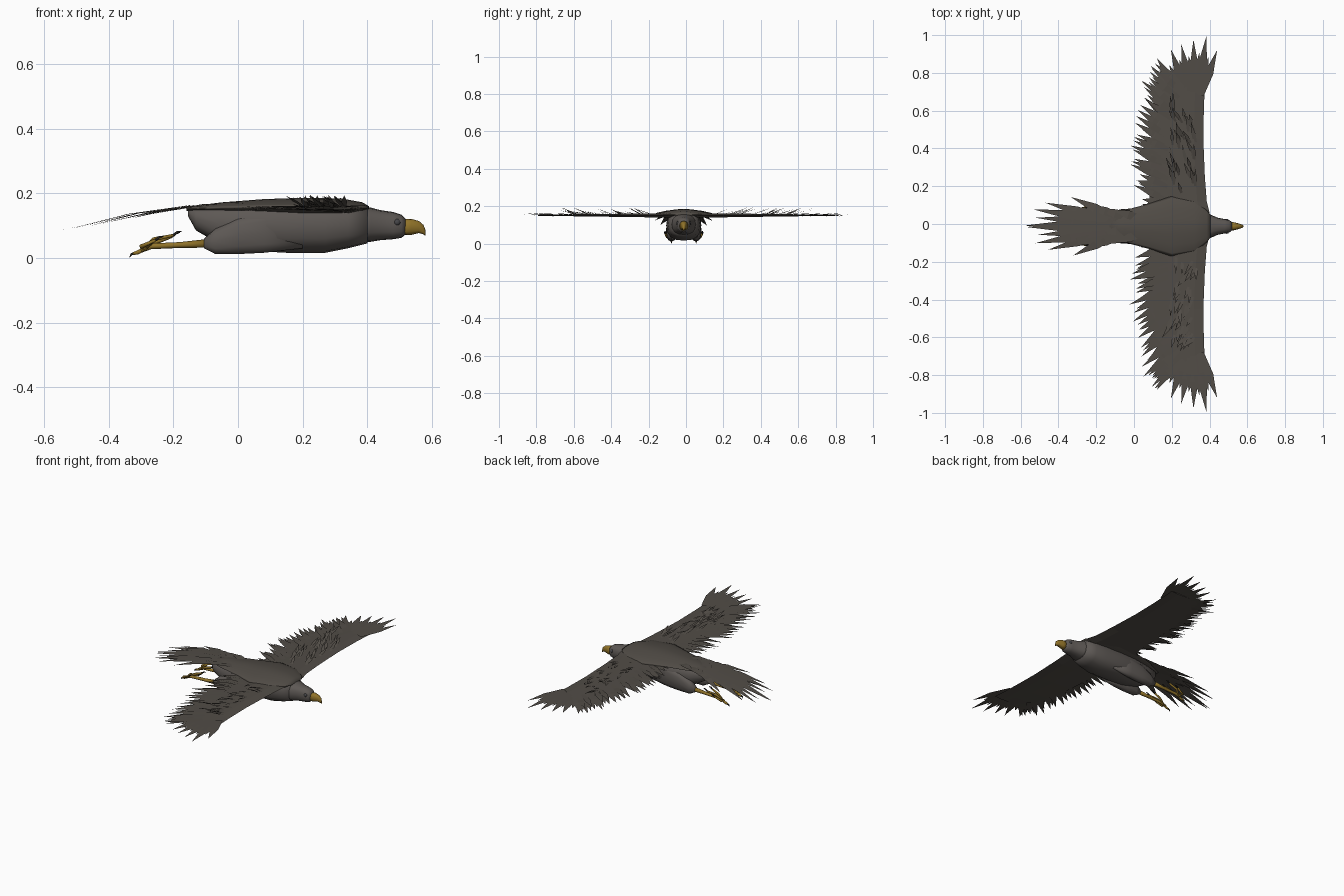
import bpy, bmesh, math, random
from mathutils import Vector

random.seed(4)
if "Cube" in bpy.data.objects:
    bpy.data.objects.remove(bpy.data.objects["Cube"])
CY = -0.012  # body centre line
UP = Vector((0, 0, 1))


def material(name, rgb):
    m = bpy.data.materials.new(name)
    m.use_nodes = True
    m.diffuse_color = (*rgb, 1)
    m.node_tree.nodes["Principled BSDF"].inputs["Base Color"].default_value = (*rgb, 1)
    return m


FEATHER = material("feather brown", (0.083, 0.073, 0.062))
BODY = material("body grey brown", (0.11, 0.098, 0.09))
GOLD = material("beak and leg gold", (0.28, 0.17, 0.022))
CLAW = material("claw dark", (0.02, 0.018, 0.015))
EYE = material("eye grey", (0.06, 0.06, 0.065))


def finish(name, bm, mat, smooth=True):
    mesh = bpy.data.meshes.new(name)
    bm.to_mesh(mesh)
    bm.free()
    mesh.materials.append(mat)
    ob = bpy.data.objects.new(name, mesh)
    bpy.context.collection.objects.link(ob)
    for p in mesh.polygons:
        p.use_smooth = smooth


def loft(bm, rings):
    loops = [[bm.verts.new(p) for p in r] for r in rings]
    n = len(loops[0])
    for a, b in zip(loops, loops[1:]):
        for i in range(n):
            j = (i + 1) % n
            bm.faces.new((a[i], a[j], b[j], b[i]))
    bm.faces.new(loops[0])
    bm.faces.new(loops[-1][::-1])
    bmesh.ops.recalc_face_normals(bm, faces=bm.faces)


def hull(name, stations, mat, y=CY, n=16, power=0.8):
    """Rounded shell from stations of x, bottom, top, half width."""
    bm = bmesh.new()
    rings = []
    for x, lo, hi, w in stations:
        ring = []
        for i in range(n):
            a = math.tau * i / n
            c, s = math.cos(a), math.sin(a)
            ring.append((x, y + w * math.copysign(abs(c) ** power, c),
                         (lo + hi) / 2 + (hi - lo) / 2 * math.copysign(abs(s) ** power, s)))
        rings.append(ring)
    loft(bm, rings)
    finish(name, bm, mat)


def tube(bm, path, radii, n=8):
    path = [Vector(p) for p in path]
    rings = []
    for i, p in enumerate(path):
        d = path[min(i + 1, len(path) - 1)] - path[max(i - 1, 0)]
        q = d.to_track_quat('Z', 'Y')
        rings.append([p + q @ Vector((math.cos(math.tau * k / n), math.sin(math.tau * k / n), 0)) * radii[i]
                      for k in range(n)])
    loft(bm, rings)


def feather(bm, root, tip, width, arch=0.0):
    """Flat pointed blade, facing up."""
    root, tip = Vector(root), Vector(tip)
    d = tip - root
    s = UP.cross(d).normalized() * width / 2
    mid = root + d * 0.5 + UP * arch
    a, b = bm.verts.new(root - s * 0.6), bm.verts.new(root + s * 0.6)
    c, e = bm.verts.new(mid + s), bm.verts.new(mid - s)
    bm.faces.new((a, e, c, b))
    bm.faces.new((e, bm.verts.new(tip), c))


def along(points, t):
    f = min(max(t, 0), 0.9999) * (len(points) - 1)
    i = int(f)
    return Vector(points[i]).lerp(Vector(points[i + 1]), f - i)


def finish_feathers(name, bm):
    bm.normal_update()
    for f in bm.faces:
        if f.normal.z < 0:
            f.normal_flip()
    finish(name, bm, FEATHER, smooth=False)


# Trunk, head and beak
hull("trunk", [(-0.155, 0.13, 0.15, 0.025), (-0.13, 0.085, 0.157, 0.05), (-0.06, 0.045, 0.168, 0.07),
               (0.04, 0.022, 0.176, 0.088), (0.15, 0.016, 0.18, 0.094), (0.27, 0.016, 0.18, 0.092),
               (0.34, 0.03, 0.175, 0.085), (0.4, 0.045, 0.162, 0.067)], BODY)
hull("head", [(0.37, 0.045, 0.16, 0.072), (0.41, 0.05, 0.156, 0.06), (0.44, 0.055, 0.148, 0.046),
              (0.48, 0.058, 0.142, 0.038), (0.505, 0.062, 0.134, 0.033), (0.518, 0.072, 0.122, 0.022)], BODY)
hull("beak", [(0.505, 0.07, 0.12, 0.025), (0.535, 0.071, 0.121, 0.02), (0.56, 0.077, 0.114, 0.013),
              (0.574, 0.073, 0.102, 0.008), (0.58, 0.068, 0.086, 0.003)], GOLD, n=12)

for side, label in ((1, "left"), (-1, "right")):
    # Eye
    bm = bmesh.new()
    bmesh.ops.create_uvsphere(bm, u_segments=12, v_segments=8, radius=0.011)
    bmesh.ops.translate(bm, verts=bm.verts, vec=(0.492, CY + side * 0.029, 0.11))
    finish(label + "_eye", bm, EYE)

    # Thigh, shank, toes and claws
    ly = CY + side * 0.066
    hull(label + "_thigh", [(-0.105, 0.03, 0.06, 0.014), (-0.07, 0.012, 0.09, 0.024),
                            (0.0, 0.012, 0.125, 0.029), (0.08, 0.016, 0.14, 0.027),
                            (0.2, 0.03, 0.14, 0.012)], BODY, y=ly, n=12)
    bm, claws = bmesh.new(), bmesh.new()
    tube(bm, [(-0.08, ly, 0.046), (-0.18, ly, 0.04), (-0.27, ly, 0.036), (-0.3, ly, 0.024)],
         [0.014, 0.009, 0.009, 0.008])
    for dy, mx, mz, tx, tz in ((0, -0.31, 0.017, -0.325, 0.013), (0.024, -0.26, 0.058, -0.2, 0.07),
                               (-0.02, -0.25, 0.05, -0.205, 0.066), (0.034, -0.3, 0.035, -0.255, 0.055)):
        mid, tip = (mx, ly + side * dy * 0.7, mz), (tx, ly + side * dy, tz)
        tube(bm, [(-0.285, ly, 0.03), mid, tip], [0.008, 0.007, 0.005], 6)
        end = (tx - 0.01, tip[1], 0.002) if dy == 0 else (tx + 0.025, tip[1], tz + 0.012)
        tube(claws, [tip, ((tx + end[0]) / 2, tip[1], (tz + end[2]) / 2 + 0.004), end],
             [0.005, 0.004, 0.001], 6)
    finish(label + "_leg", bm, GOLD)
    finish(label + "_claws", claws, CLAW)

    # Wing blade: thin tapered sections of y, front x, rear x
    bm = bmesh.new()
    rings = []
    for y, front, rear in ((0, 0.37, 0.0), (0.06, 0.4, 0.03), (0.12, 0.385, 0.08), (0.25, 0.375, 0.09),
                           (0.45, 0.367, 0.1), (0.62, 0.37, 0.13), (0.72, 0.375, 0.18), (0.79, 0.38, 0.24)):
        z, k, centre = 0.152, 1 - y, (front + rear) / 2
        rings.append([(front, side * y, z), (front - 0.05, side * y, z + 0.012 * k),
                      (centre, side * y, z + 0.01 * k), (rear, side * y, z),
                      (centre, side * y, z - 0.008 * k), (front - 0.05, side * y, z - 0.014 * k)])
    loft(bm, rings)
    finish(label + "_wing", bm, FEATHER, smooth=False)

    # Trailing flight feathers, in two overlapping rows
    bm = bmesh.new()
    roots = [(0.17, 0.07), (0.18, 0.19), (0.18, 0.33), (0.18, 0.45), (0.2, 0.55), (0.23, 0.65), (0.26, 0.72)]
    tips = [(0.02, 0.13), (-0.015, 0.25), (-0.02, 0.42), (0.01, 0.55), (0.03, 0.69), (0.05, 0.8), (0.1, 0.87)]
    for row, count in ((0, 24), (1, 21)):
        for i in range(count):
            t = (i + 0.5 * row) / (count - 1)
            r, e = along(roots, t), along(tips, t)
            e = r.lerp(e, random.uniform(0.78, 1.04) - 0.08 * row)
            feather(bm, (r.x, side * r.y, 0.153 + 0.004 * row),
                    (e.x, side * (e.y + random.uniform(-0.02, 0.02)), 0.151 + random.uniform(-0.006, 0.01)),
                    0.036, 0.003)
    # Spread wing-tip feathers
    roots = [(0.25, 0.68), (0.29, 0.7), (0.33, 0.7), (0.355, 0.68)]
    tips = [(0.12, 0.88), (0.195, 0.925), (0.25, 0.95), (0.315, 0.975), (0.385, 1.0), (0.44, 0.92)]
    for i in range(11):
        t = i / 10
        r, e = along(roots, t), along(tips, t)
        if i % 2:
            e = r.lerp(e, 0.72)
        feather(bm, (r.x, side * r.y, 0.151 + 0.001 * i), (e.x, side * e.y, 0.152 + 0.001 * i), 0.046, 0.001)
    finish_feathers(label + "_flight_feathers", bm)

    # Small lifted feathers over the wing, pointing outward
    bm = bmesh.new()
    for i in range(40):
        x, y = random.uniform(0.2, 0.33), random.uniform(0.15, 0.6)
        length = random.uniform(0.06, 0.11)
        a = random.uniform(0.9, 1.6)
        feather(bm, (x, side * y, 0.157),
                (x - length * math.cos(a), side * (y + length * math.sin(a)), random.uniform(0.165, 0.195)), 0.018)
    finish_feathers(label + "_wing_coverts", bm)

# Mantle smoothing the back into the wings
hull("mantle", [(-0.16, 0.145, 0.158, 0.04), (-0.05, 0.14, 0.172, 0.085), (0.08, 0.135, 0.182, 0.12),
                (0.2, 0.13, 0.186, 0.16), (0.32, 0.13, 0.184, 0.14), (0.385, 0.14, 0.172, 0.085),
                (0.405, 0.15, 0.16, 0.06)], FEATHER, power=1.4)

# Tail fan: tip x, sideways spread, and root x of each mirrored pair
bm = bmesh.new()
for x, spread, root in ((-0.58, 0.004, -0.13), (-0.52, 0.045, -0.12), (-0.535, 0.09, -0.15), (-0.44, 0.075, -0.1),
                        (-0.47, 0.125, -0.14), (-0.4, 0.11, -0.08), (-0.335, 0.155, -0.08), (-0.36, 0.04, -0.03),
                        (-0.27, 0.12, -0.04), (-0.3, 0.075, 0.0), (-0.2, 0.1, 0.0), (-0.22, 0.03, 0.02),
                        (-0.12, 0.09, 0.06)):
    for side in (1, -1):
        tip_x = x + (0 if side == 1 else random.uniform(0, 0.02))
        z = 0.163 - 0.19 * max(0, -tip_x - 0.13) + random.uniform(-0.003, 0.003)
        feather(bm, (root, CY + side * min(0.25 * spread + 0.01, 0.04), 0.163),
                (tip_x, CY + side * spread, z), 0.046, 0.01)
finish_feathers("tail_feathers", bm)
